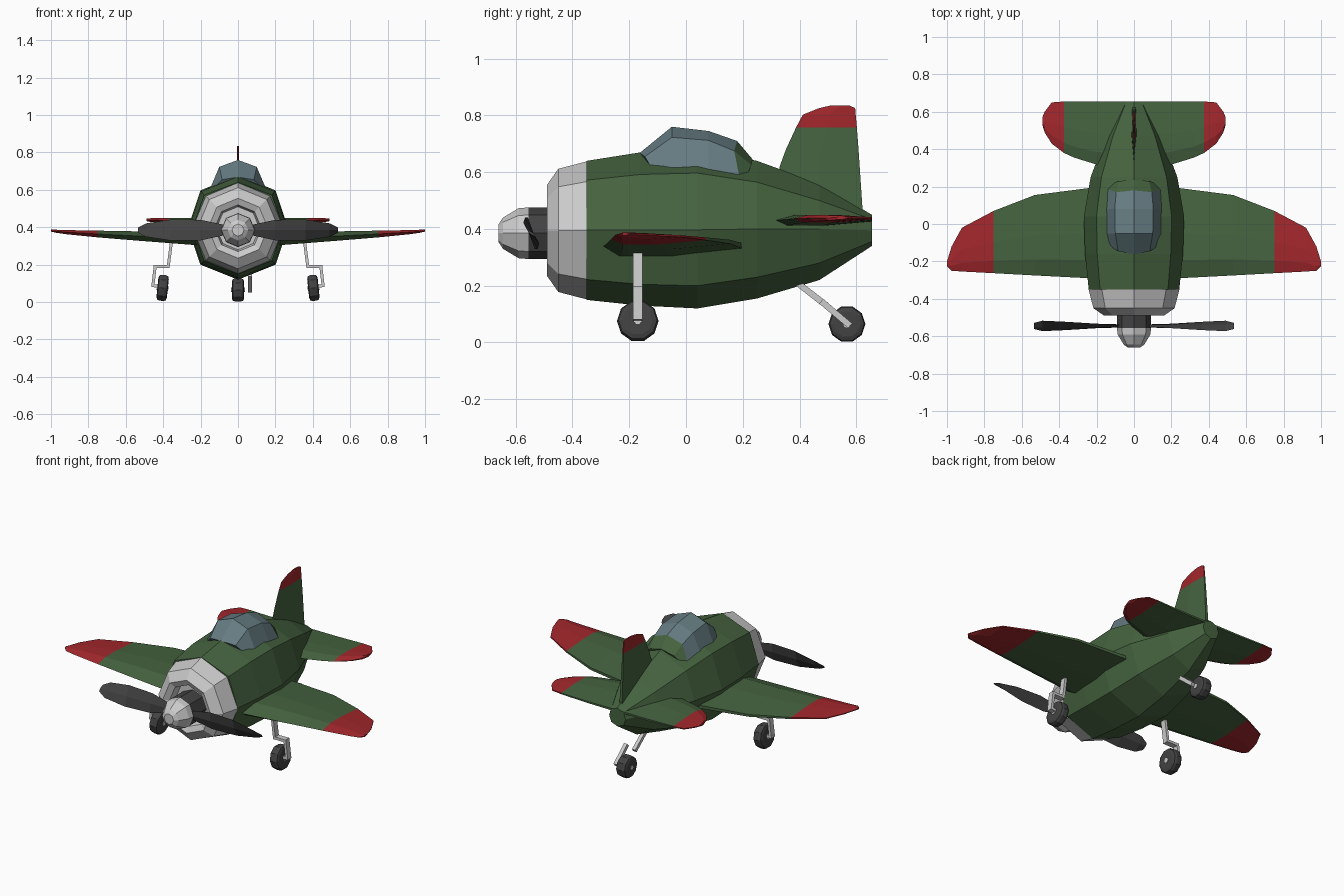
import bpy, bmesh, math
from mathutils import Vector, Matrix

if "Cube" in bpy.data.objects:
    bpy.data.objects.remove(bpy.data.objects["Cube"])


def mat(name, rgb):
    m = bpy.data.materials.new(name)
    m.diffuse_color = (*rgb, 1)
    m.use_nodes = True
    m.node_tree.nodes["Principled BSDF"].inputs["Base Color"].default_value = m.diffuse_color
    return m


GREEN = mat("green", (0.06, 0.125, 0.05))
RED = mat("red", (0.36, 0.02, 0.025))
DARK = mat("dark", (0.055, 0.055, 0.055))
GLASS = mat("glass", (0.13, 0.2, 0.22))


def finish(name, bm, mats=(), pick=None):
    """Turn a bmesh into a flat shaded object; pick(centre) chooses the material slot."""
    bmesh.ops.recalc_face_normals(bm, faces=bm.faces)
    me = bpy.data.meshes.new(name)
    if pick:
        for f in bm.faces:
            f.material_index = pick(f.calc_center_median())
    bm.to_mesh(me)
    bm.free()
    for m in mats:
        me.materials.append(m)
    ob = bpy.data.objects.new(name, me)
    bpy.context.collection.objects.link(ob)
    return ob


def loft(name, rings, mats=(), pick=None):
    """Skin a row of closed cross-sections and cap both ends."""
    bm = bmesh.new()
    vs = [[bm.verts.new(p) for p in r] for r in rings]
    n = len(vs[0])
    for a, b in zip(vs, vs[1:]):
        for i in range(n):
            j = (i + 1) % n
            bm.faces.new((a[i], a[j], b[j], b[i]))
    bm.faces.new(vs[0])
    bm.faces.new(vs[-1])
    return finish(name, bm, mats, pick)


def lathe_y(name, profile, zc, n, mats=()):
    """Revolve (y, radius) points around a lengthwise axis at height zc."""
    rings = [[(r * math.sin(k * math.tau / n), y, zc + r * math.cos(k * math.tau / n))
              for k in range(n)] for y, r in profile]
    return loft(name, rings, mats)


def bars(name, pts, side, w, t):
    """Rectangular bar following a bent path; w is measured along side."""
    bm = bmesh.new()
    side = Vector(side)
    for a, b in zip(pts, pts[1:]):
        a, b = Vector(a), Vector(b)
        d = (b - a).normalized()
        x = (side - side.dot(d) * d).normalized()
        rot = Matrix((x, d.cross(x), d)).transposed().to_4x4()
        size = Matrix.Diagonal((w, t, (b - a).length + t, 1))
        bmesh.ops.create_cube(bm, size=1, matrix=Matrix.Translation((a + b) / 2) @ rot @ size)
    return finish(name, bm)


def wheel(name, c, r, w, tilt, n=10):
    """Tyre with chamfered shoulders and a small light hub."""
    prof = [(-.5, .72), (-.42, .93), (-.2, 1), (.2, 1), (.42, .93), (.5, .72)]
    rot = Matrix.Rotation(tilt, 3, 'Y')

    def ring(x, rad):
        return [Vector(c) + rot @ Vector((x, rad * math.cos(k * math.tau / n),
                                          rad * math.sin(k * math.tau / n))) for k in range(n)]
    loft(name, [ring(w * u, r * v) for u, v in prof], [DARK])
    loft(name + "_hub", [ring(-w * .55, r * .2), ring(w * .55, r * .2)])


# Fuselage: eight-sided sections (y, top, upper corner z, side z, lower corner z, bottom, half width)
body = []
for y, t, u, m, l, b, w in [
        (-.35, .64, .572, .397, .222, .15, .242), (-.16, .67, .592, .397, .205, .13, .262),
        (.04, .68, .597, .397, .2, .12, .268), (.25, .64, .565, .4, .23, .155, .232),
        (.47, .56, .5, .4, .28, .22, .15), (.655, .45, .434, .395, .356, .34, .055)]:
    c = w * .75
    body.append([(0, y, t), (c, y, u), (w, y, m), (c, y, l),
                 (0, y, b), (-c, y, l), (-w, y, m), (-c, y, u)])
loft("fuselage", body, [GREEN])

# Engine cowl with recessed mouth, hub and spinner
lathe_y("engine_cowl", [(-.35, .243), (-.45, .217), (-.49, .16), (-.475, .125), (-.43, .115)], .395, 8)
lathe_y("propeller_hub", [(-.42, .09), (-.56, .09)], .385, 8, [DARK])
lathe_y("spinner", [(-.555, .091), (-.59, .088), (-.645, .055), (-.66, .032)], .385, 8)

# Twisted propeller blades, second one turned half a circle
for s, nm in ((1, "right"), (-1, "left")):
    rings = []
    for x, dy, dz in [(.06, .004, .025), (.2, .012, .055), (.36, .022, .056),
                      (.49, .028, .036), (.535, .016, .014)]:
        rings.append([(s * x, -.545 - dy, .385 + s * dz), (s * x, -.537, .385),
                      (s * x, -.545 + dy, .385 - s * dz), (s * x, -.553, .385)])
    loft("propeller_blade_" + nm, rings, [DARK])


def section(le, te, t):
    """Aerofoil outline as (chord position, offset) pairs."""
    c = te - le
    return [(le, 0), (le + .2 * c, t), (le + .5 * c, t), (te, .35 * t),
            (te, -.2 * t), (le + .5 * c, -t), (le + .12 * c, -t)]


# Wings and tailplanes: rows of (x, leading y, trailing y, z, half thickness)
WING = [(.18, -.293, .2, .337, .036), (.53, -.275, .155, .353, .025), (.75, -.263, .07, .364, .018),
        (.92, -.254, -.02, .374, .011), (.975, -.25, -.12, .379, .008), (1, -.225, -.2, .382, .005)]
TAIL = [(.03, .3, .655, .43, .021), (.2, .318, .655, .431, .018), (.32, .355, .655, .434, .015),
        (.375, .38, .655, .436, .014), (.44, .43, .65, .438, .011), (.478, .49, .6, .439, .009),
        (.49, .53, .57, .44, .007)]
for s, nm in ((1, "right"), (-1, "left")):
    for part, rows, edge in (("wing", WING, .75), ("tailplane", TAIL, .375)):
        rings = [[(s * x, y, z + o) for y, o in section(le, te, t)] for x, le, te, z, t in rows]
        loft(f"{part}_{nm}", rings, [GREEN, RED], lambda p, e=edge: int(abs(p.x) > e))

# Fin with red tip: rows of (z, leading y, trailing y)
fin = []
for z, le, te in [(.44, .31, .624), (.62, .33, .612), (.68, .352, .608), (.758, .388, .602),
                  (.803, .412, .598), (.826, .47, .596), (.835, .51, .575)]:
    t = .016 - .012 * (z - .44) / .4
    m = (le + te) / 2
    fin.append([(0, le, z), (t, m, z), (t * .6, te, z), (-t * .6, te, z), (-t, m, z)])
loft("fin", fin, [GREEN, RED], lambda p: int(p.z > .758))


def arch(y, zt, ws, zs, wb, zb, ys=None, yb=None):
    """Five-point canopy hoop: crown, shoulders, base."""
    ys, yb = y if ys is None else ys, y if yb is None else yb
    return [(-wb, yb, zb), (-ws, ys, zs), (0, y, zt), (ws, ys, zs), (wb, yb, zb)]


# Canopy glass and the green fairing behind it
rear = arch(.18, .71, .095, .675, .145, .583, .17, .188)
loft("canopy", [arch(-.163, .668, .085, .655, .135, .605, -.145, -.115),
                arch(-.05, .76, .1, .723, .15, .605), arch(.08, .745, .103, .712, .154, .597), rear], [GLASS])
loft("canopy_fairing", [rear, arch(.235, .645, .08, .625, .13, .575, .23, .21)], [GREEN])

# Main landing gear: cranked legs and slightly leaning wheels
for s, nm in ((1, "right"), (-1, "left")):
    bars("main_leg_" + nm, [(s * x, -.17, z) for x, z in
                            [(.355, .33), (.373, .19), (.443, .19), (.455, .088), (.4, .083)]],
         (0, 1, 0), .034, .016)
    wheel("main_wheel_" + nm, (s * .403, -.17, .076), .073, .056, s * -.1)

# Tail gear with one-sided fork
bars("tail_leg", [(0, .36, .235), (0, .485, .138), (.064, .485, .138), (.064, .57, .066), (0, .57, .066)],
     (1, 0, 0), .022, .022)
wheel("tail_wheel", (0, .567, .065), .065, .066, 0)
